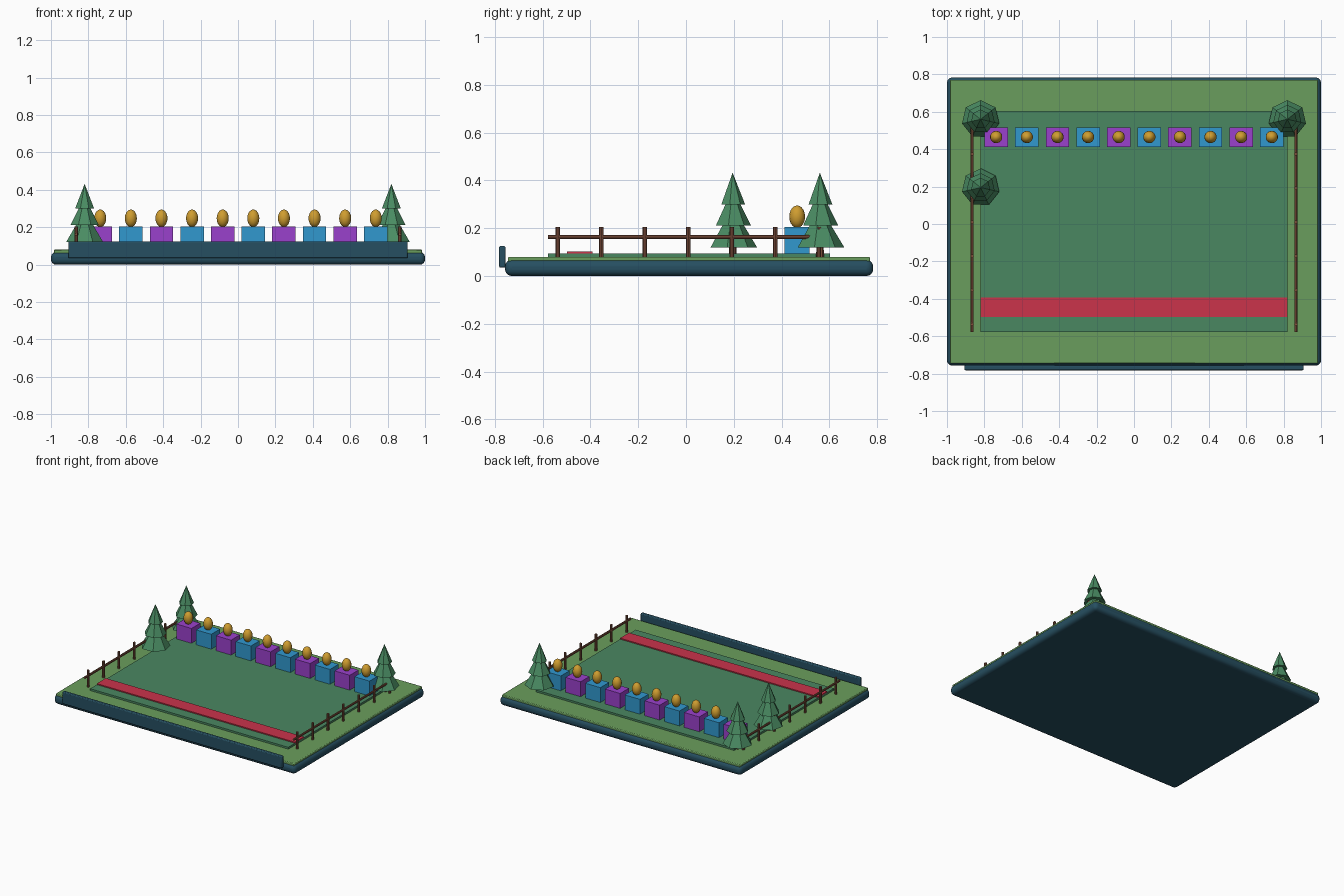
import bpy
import bmesh
import math
from mathutils import Matrix

cube = bpy.data.objects.get("Cube")
if cube:
    bpy.data.objects.remove(cube, do_unlink=True)


def material(name, hexcode):
    """Flat material from an sRGB hex code, stored as linear values."""
    srgb = [int(hexcode[i:i + 2], 16) / 255 for i in (0, 2, 4)]
    lin = [c / 12.92 if c < 0.04 else ((c + 0.055) / 1.055) ** 2.4 for c in srgb]
    m = bpy.data.materials.new(name)
    m.use_nodes = True
    m.diffuse_color = (*lin, 1)
    bsdf = m.node_tree.nodes["Principled BSDF"]
    bsdf.inputs["Base Color"].default_value = (*lin, 1)
    bsdf.inputs["Roughness"].default_value = 0.8
    return m


SLATE = material("slate_blue", "264f61")
GRASS = material("grass_green", "6a9e5d")
TURF = material("turf_green", "4a8761")
RED = material("red", "cb334b")
PURPLE = material("purple", "9a41cc")
BLUE = material("blue", "3198cf")
GOLD = material("gold", "cf9d30")
WOOD = material("wood_brown", "80503c")
PINE = material("pine_green", "4a8c63")


def finish(name, bm, mat, smooth=False):
    mesh = bpy.data.meshes.new(name)
    bm.to_mesh(mesh)
    bm.free()
    mesh.materials.append(mat)
    ob = bpy.data.objects.new(name, mesh)
    bpy.context.collection.objects.link(ob)
    for p in mesh.polygons:
        p.use_smooth = smooth
    return ob


def box(name, x, y, z, mat, bevel=0, segments=2):
    """Box from (min, max) ranges, optionally with rounded edges."""
    bm = bmesh.new()
    size = [r[1] - r[0] for r in (x, y, z)]
    mid = [(r[0] + r[1]) / 2 for r in (x, y, z)]
    bmesh.ops.create_cube(bm, size=1, matrix=Matrix.Translation(mid) @ Matrix.Diagonal((*size, 1)))
    ob = finish(name, bm, mat)
    if bevel:
        mod = ob.modifiers.new("Rounded edges", "BEVEL")
        mod.width = bevel
        mod.segments = segments
    return ob


def add_cone(bm, sides, r1, r2, z0, z1, matrix):
    bmesh.ops.create_cone(bm, cap_ends=True, segments=sides, radius1=r1, radius2=r2,
                          depth=z1 - z0, matrix=matrix @ Matrix.Translation((0, 0, (z0 + z1) / 2)))


# Ground slabs
box("base", (-1, 1), (-0.757, 0.783), (0, 0.068), SLATE, 0.028, 4)
box("lawn", (-0.985, 0.985), (-0.745, 0.77), (0.05, 0.08), GRASS, 0.005)
box("field", (-0.82, 0.82), (-0.577, 0.603), (0.07, 0.094), TURF)
box("start_strip", (-0.82, 0.82), (-0.498, -0.392), (0.09, 0.102), RED)
box("front_board", (-0.907, 0.907), (-0.782, -0.755), (0.035, 0.125), SLATE, 0.006)

# Row of pedestals, each carrying an egg
for i in range(10):
    x = (i - 4.5) * 0.1637
    box(f"pedestal_{i + 1}", (x - 0.0625, x + 0.0625), (0.413, 0.517), (0.09, 0.205),
        BLUE if i % 2 else PURPLE)
    bm = bmesh.new()
    bmesh.ops.create_uvsphere(bm, u_segments=14, v_segments=10, radius=1,
                              matrix=Matrix.Translation((x, 0.465, 0.248))
                              @ Matrix.Diagonal((0.033, 0.033, 0.047, 1)))
    finish(f"egg_{i + 1}", bm, GOLD, True)

# Side fences: seven posts and one rail each
for side, sx in (("left", 1), ("right", -1)):
    bm = bmesh.new()
    for i in range(7):
        place = Matrix.Translation((sx * 0.865, -0.536 + i * 0.182, 0))
        add_cone(bm, 8, 0.009, 0.009, 0.07, 0.205, place)
    rail = Matrix.Translation((sx * 0.865, 0, 0.163)) @ Matrix.Rotation(-math.pi / 2, 4, "X")
    add_cone(bm, 8, 0.008, 0.008, -0.578, 0.598, rail)
    finish(f"{side}_fence", bm, WOOD)

# Three-tier pine trees
TIERS = ((0.102, 0.12, 0.29), (0.077, 0.212, 0.365), (0.052, 0.3, 0.432))
for name, x, y in (("left_back", 0.82, 0.56), ("right_back", -0.82, 0.56), ("right_side", -0.82, 0.195)):
    place = Matrix.Translation((x, y, 0))
    trunk = bmesh.new()
    add_cone(trunk, 7, 0.018, 0.015, 0.07, 0.14, place)
    finish(f"{name}_tree_trunk", trunk, WOOD)
    crown = bmesh.new()
    for radius, z0, z1 in TIERS:
        add_cone(crown, 7, radius, 0, z0, z1, place)
    bmesh.ops.remove_doubles(crown, verts=crown.verts, dist=0.0001)
    finish(f"{name}_tree_crown", crown, PINE)

# Smooth the rounded slabs while keeping sharp edges
bpy.ops.object.select_all(action="DESELECT")
for name in ("base", "lawn", "front_board"):
    ob = bpy.data.objects[name]
    ob.select_set(True)
    bpy.context.view_layer.objects.active = ob
bpy.ops.object.shade_smooth_by_angle(angle=math.radians(35))
